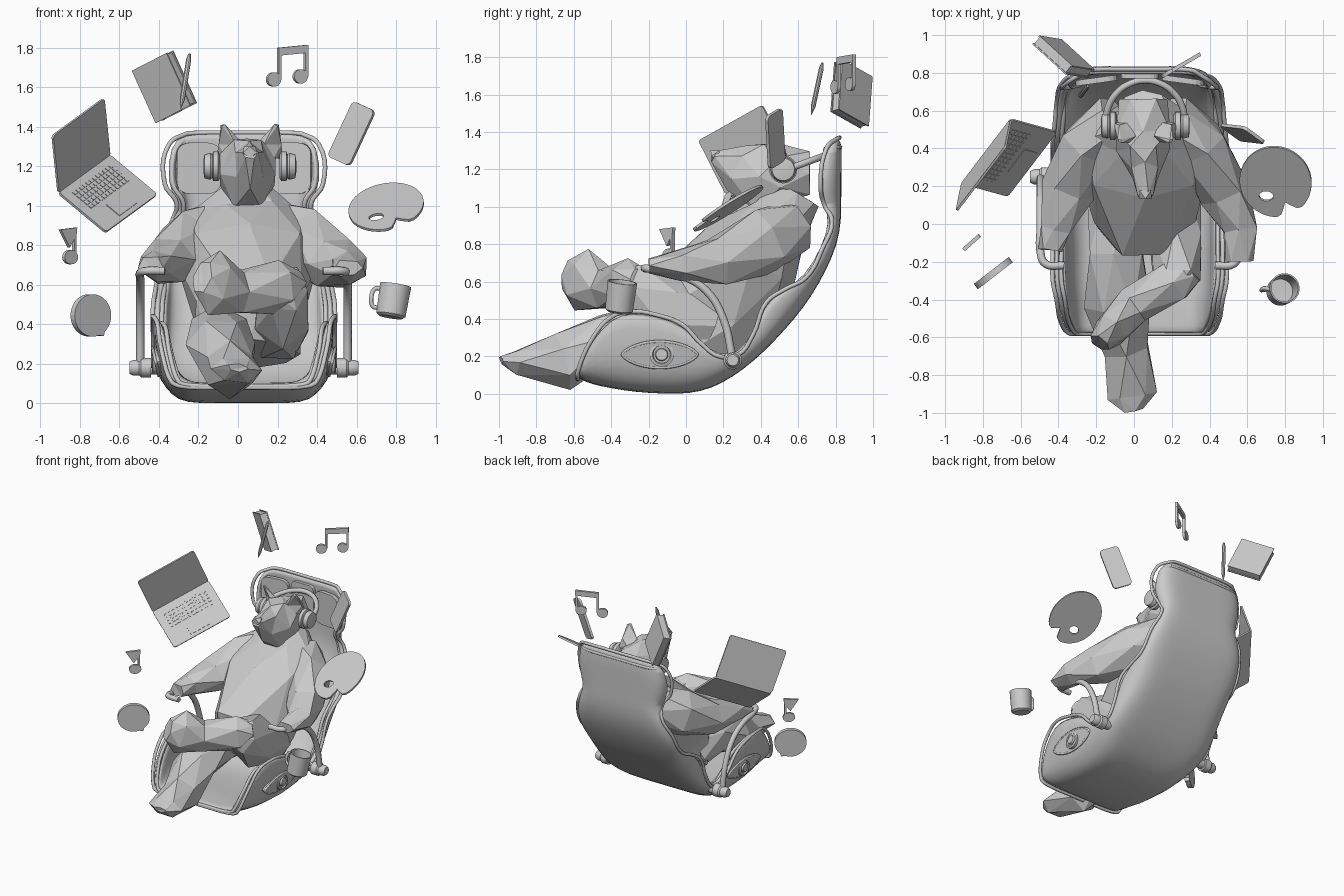
import bpy, bmesh, math, random
from mathutils import Vector

random.seed(4)
cube = bpy.data.objects.get("Cube")
if cube:
    bpy.data.objects.remove(cube, do_unlink=True)

grey = bpy.data.materials.new("plain_grey")
grey.use_nodes = True
grey.diffuse_color = (0.6, 0.6, 0.6, 1)
grey.node_tree.nodes["Principled BSDF"].inputs["Base Color"].default_value = grey.diffuse_color
CX = 0.03  # centre line of the chair
BEAR = 0.05  # centre line of the animal


def finish(name, bm, smooth=False):
    mesh = bpy.data.meshes.new(name)
    bm.to_mesh(mesh)
    bm.free()
    mesh.materials.append(grey)
    obj = bpy.data.objects.new(name, mesh)
    bpy.context.collection.objects.link(obj)
    if smooth:
        bpy.ops.object.select_all(action="DESELECT")
        obj.select_set(True)
        bpy.context.view_layer.objects.active = obj
        bpy.ops.object.shade_smooth_by_angle(angle=math.radians(35))
    return obj


def thicken(obj, thickness, offset):
    mod = obj.modifiers.new("thickness", "SOLIDIFY")
    mod.thickness, mod.offset = thickness, offset


def grid_faces(bm, rows, closed):
    """Join equal rows of vertices with quads."""
    n = len(rows[0])
    for a, b in zip(rows, rows[1:]):
        for j in range(n if closed else n - 1):
            k = (j + 1) % n
            bm.faces.new((a[j], b[j], b[k], a[k]))


def limb(name, rings, sides=6, jitter=0.008):
    """Faceted body part through rings of (x, y, z, half width, half height)."""
    bm = bmesh.new()
    centres = [Vector(r[:3]) for r in rings]
    rows = []
    for i, ring in enumerate(rings):
        along = centres[min(i + 1, len(rings) - 1)] - centres[max(i - 1, 0)]
        side = along.cross(Vector((0, 0, 1))).normalized()
        up = side.cross(along).normalized()
        row = []
        for j in range(sides):
            a = math.tau * (j + 0.5 * (i % 2)) / sides
            shake = Vector([random.uniform(-jitter, jitter) for _ in range(3)])
            row.append(bm.verts.new(centres[i] + side * ring[3] * math.cos(a) + up * ring[4] * math.sin(a) + shake))
        rows.append(row)
    grid_faces(bm, rows, True)
    bm.faces.new(rows[0])
    bm.faces.new(rows[-1])
    bmesh.ops.triangulate(bm, faces=bm.faces[:])
    bmesh.ops.recalc_face_normals(bm, faces=bm.faces[:])
    return finish(name, bm)


def lathe(name, profile, at, axis, sides=24):
    """Turned part from (radius, height) points around an axis."""
    bm = bmesh.new()
    rows = [[bm.verts.new((r * math.cos(math.tau * j / sides), r * math.sin(math.tau * j / sides), h))
             for j in range(sides)] for r, h in profile]
    grid_faces(bm, rows, True)
    bm.faces.new(rows[0])
    bm.faces.new(rows[-1])
    bmesh.ops.recalc_face_normals(bm, faces=bm.faces[:])
    obj = finish(name, bm, True)
    obj.location = at
    obj.rotation_mode = "QUATERNION"
    obj.rotation_quaternion = Vector(axis).to_track_quat("Z", "Y")


def tube(name, points, radius, closed=False):
    curve = bpy.data.curves.new(name, "CURVE")
    curve.dimensions = "3D"
    curve.bevel_depth, curve.bevel_resolution, curve.resolution_u = radius, 2, 5
    curve.use_fill_caps = True
    spline = curve.splines.new("BEZIER")
    spline.bezier_points.add(len(points) - 1)
    for knot, p in zip(spline.bezier_points, points):
        knot.co = p
        knot.handle_left_type = knot.handle_right_type = "AUTO"
    spline.use_cyclic_u = closed
    curve.materials.append(grey)
    bpy.context.collection.objects.link(bpy.data.objects.new(name, curve))


def slab(name, origin, u, v, loops, thick, holes=False, lift=0):
    """Flat outlines in the plane of u and v, given a thickness."""
    bm = bmesh.new()
    u, v = Vector(u), Vector(v)
    normal = u.cross(v).normalized()
    for loop in loops:
        verts = [bm.verts.new(Vector(origin) + u * a + v * b + normal * lift) for a, b in loop]
        if holes:
            for a, b in zip(verts, verts[1:] + verts[:1]):
                bm.edges.new((a, b))
        else:
            bm.faces.new(verts)
    if holes:
        bmesh.ops.triangle_fill(bm, use_beauty=True, edges=bm.edges[:], normal=normal)
    thicken(finish(name, bm), thick, 0)


def oval(x, y, rx, ry, n=32):
    return [(x + rx * math.cos(math.tau * i / n), y + ry * math.sin(math.tau * i / n)) for i in range(n)]


def box(x0, y0, x1, y1):
    return [(x0, y0), (x1, y0), (x1, y1), (x0, y1)]


def rounded(rx, ry):
    """Unit square with rounded corners."""
    out = []
    for q, (x, y) in enumerate(((1 - rx, 1 - ry), (rx, 1 - ry), (rx, ry), (1 - rx, ry))):
        for step in range(5):
            a = (q + step / 4) * math.pi / 2
            out.append((x + rx * math.cos(a), y + ry * math.sin(a)))
    return out


# Chair shell stations: keel y, keel z, rim y, rim z, half width
STATIONS = [
    (-.58, .08, -.58, .13, .38), (-.5, .05, -.51, .28, .42), (-.4, .03, -.4, .41, .44),
    (-.28, .01, -.3, .44, .46), (-.12, 0, -.15, .42, .46), (.02, 0, -.02, .37, .46),
    (.14, .03, .08, .27, .46), (.25, .09, .18, .2, .46), (.37, .18, .28, .21, .46),
    (.48, .29, .36, .32, .46), (.58, .4, .43, .49, .46), (.67, .52, .53, .56, .45),
    (.75, .66, .64, .62, .44), (.81, .8, .73, .78, .42), (.83, .93, .78, .93, .36),
    (.83, 1.02, .74, 1.01, .34), (.83, 1.14, .72, 1.11, .4), (.835, 1.32, .75, 1.31, .38),
    (.82, 1.37, .79, 1.355, .31)]
HALF = [(.3, 0), (.64, 0), (.8, .1), (.92, .31), (.97, .62), (1, 1)]
SECTION = [(-x, s) for x, s in reversed(HALF)] + [(0, 0)] + HALF


def chair_point(station, x, s, low, high, width):
    ky, kz, ry, rz, w = station
    t = low + (high - low) * s
    return Vector((CX + x * w * width, ky + (ry - ky) * t, kz + (rz - kz) * t))


def chair_layer(name, stations, low, high, width, thick, piping):
    bm = bmesh.new()
    spots = [[chair_point(st, x, s, low, high, width) for x, s in SECTION] for st in stations]
    grid_faces(bm, [[bm.verts.new(p) for p in row] for row in spots], False)
    obj = finish(name, bm, True)
    thicken(obj, thick, -1)
    sub = obj.modifiers.new("smooth", "SUBSURF")
    sub.levels = sub.render_levels = 1
    inner = spots[1:-1]
    tube(name + "_piping", [row[0] for row in inner] + spots[-1][1:-1]
         + [row[-1] for row in reversed(inner)] + spots[0][-2:0:-1], piping, True)


chair_layer("chair_shell", STATIONS, 0, 1, 1, .035, .012)
chair_layer("seat_lining", STATIONS[:-1], .14, .92, .9, .02, .012)

# Side fittings: armrests, pivots, lens-shaped plates and knobs
lens = [(math.cos(a), math.sin(a) * abs(math.sin(a)) ** .4) for a in [math.tau * i / 32 for i in range(32)]]
for side, label in ((1, "left"), (-1, "right")):
    def spot(x, y, z):
        return (CX + side * x, y, z)
    tube(label + "_armrest", [spot(.525, .25, .18), spot(.525, .2, .4), spot(.525, .11, .55), spot(.525, -.02, .63),
                              spot(.525, -.15, .66), spot(.5, -.21, .67), spot(.4, -.22, .67)], .021)
    lathe(label + "_pivot", [(.035, 0), (.035, .05), (.05, .05), (.05, .1), (.04, .11), (.04, .14), (.03, .16)],
          spot(.42, .25, .18), (side, 0, 0))
    slab(label + "_side_plate", spot(.437, -.14, .21), (0, .2, 0), (side * .016, 0, .07), [lens], .03)
    tube(label + "_plate_rim", [spot(.447 + .016 * b, -.14 + .2 * a, .21 + .07 * b) for a, b in lens], .008, True)
    lathe(label + "_knob", [(.065, 0), (.065, .06), (.05, .065), (.045, .055), (.035, .055), (.03, .07)],
          spot(.4, -.13, .21), (side, 0, 0))
    slab(label + "_headrest_pad", spot(.12, .775, 1.06), (side * .22, -.03, 0), (0, 0, .26), [rounded(.3, .2)], .03)
slab("headrest_centre_pad", (CX - .1, .785, 1.04), (.2, 0, 0), (0, 0, .29), [rounded(.2, .15)], .03)

# Animal body and arms
limb("torso", [(BEAR, .06, .25, .27, .22), (BEAR, .13, .45, .29, .37), (BEAR, .36, .74, .37, .28),
               (BEAR, .5, .92, .31, .18), (BEAR, .6, 1.07, .14, .13)], 8)
limb("left_arm", [(.19, .58, .9, .13, .14), (.35, .42, .81, .15, .18), (.48, .16, .71, .14, .14),
                  (.56, -.03, .69, .1, .09), (.56, -.2, .685, .075, .045)])
limb("right_arm", [(-.09, .58, .9, .13, .14), (-.25, .42, .81, .15, .18), (-.35, .18, .72, .14, .13),
                   (-.42, -.02, .7, .09, .08), (-.44, -.14, .69, .065, .05)])

# Crossed legs
limb("right_leg", [(-.1, .12, .32, .15, .14), (-.1, -.15, .36, .16, .14), (-.09, -.42, .3, .17, .14),
                   (-.04, -.66, .165, .13, .15), (-.01, -.91, .17, .13, .07), (0, -.99, .18, .05, .02)])
limb("left_thigh", [(.2, .14, .36, .16, .17), (.22, -.1, .46, .15, .2), (.23, -.3, .58, .13, .14),
                    (.22, -.37, .6, .06, .06)])
limb("left_shin", [(.31, -.24, .61, .07, .07), (.22, -.3, .59, .12, .14), (0, -.43, .56, .1, .12),
                   (-.12, -.56, .61, .1, .17), (-.18, -.63, .64, .06, .09)], 6, .004)

# Head, ears and headphones
limb("head", [(.06, .15, 1.27, .04, .035), (.06, .27, 1.21, .08, .13), (.05, .39, 1.16, .14, .2),
              (.05, .5, 1.18, .16, .16), (.05, .66, 1.18, .13, .13)], 6, .004)
limb("nose", [(.06, .135, 1.27, .035, .03), (.06, .18, 1.275, .042, .036)], 4, 0)
for side, label in ((1, "left"), (-1, "right")):
    limb(label + "_ear", [(.06 + side * .095, .5, 1.25, .08, .05), (.06 + side * .105, .48, 1.32, .075, .03),
                          (.06 + side * .135, .44, 1.41, .015, .01)], 4, .002)
    lathe(label + "_headphone", [(.06, 0), (.075, .01), (.075, .035), (.06, .04), (.068, .05), (.06, .08), (.03, .085)],
          (.06 + side * .15, .52, 1.2), (side, 0, 0))
tube("headband", [(.06 + .21 * math.cos(a), .54 + .22 * math.sin(a), 1.2 + .08 * math.sin(a))
                  for a in [math.pi * i / 8 for i in range(9)]], .018)

# Floating laptop with keys
hinge, across, reach = (-.65, .555, 1.255), (-.26, -.34, -.19), (.24, -.066, -.2)
slab("laptop_screen", hinge, across, (-.03, -.147, .29), [rounded(.04, .05)], .012)
slab("laptop_base", hinge, across, reach, [rounded(.04, .05)], .014)
keys = [box(.12 + .064 * i, .14 + .085 * j, .165 + .064 * i, .2 + .085 * j) for i in range(12) for j in range(5)]
slab("laptop_keys", hinge, across, reach, keys + [box(.33, .64, .67, .92)], .004, lift=.009)

# Floating notebook, pencil and phone
corner, top_edge, drop = (-.52, .975, 1.69), (.175, -.16, .09), (.12, -.02, -.265)
slab("notebook_pages", corner, top_edge, drop, [box(.02, .02, .97, .98)], .05)
for label, lift in (("front", -.026), ("back", .026)):
    slab("notebook_%s_cover" % label, corner, top_edge, drop, [box(0, 0, 1, 1)], .008, lift=lift)
lathe("pencil", [(.001, 0), (.013, .05), (.013, .26), (.006, .29)], (-.29, .67, 1.49), (.045, .06, .28), 8)
slab("phone", (.585, .51, 1.53), (.11, -.08, -.05), (-.13, .015, -.28), [rounded(.18, .08)], .018)

# Floating palette with thumb hole and notch
outline = []
for i in range(48):
    a = math.tau * i / 48
    r = 1 - .38 * math.exp(-((a - 5.1) / .2) ** 2)
    outline.append((r * math.cos(a), r * math.sin(a)))
slab("palette", (.75, .225, .993), (.19, 0, .03), (-.01, .185, .115), [outline, oval(-.28, -.4, .2, .14, 16)], .014, True)

# Floating music notes and speech disc
pair = []
for d, z in ((0, 0), (.157, .015)):
    pair += [oval(d, z, .04, .036, 20), box(d + .026, z, d + .042, z + .15)]
pair.append([(.026, .12), (.2, .135), (.2, .175), (.026, .16)])
slab("double_note", (.18, .8, 1.64), (.86, .5, 0), (0, 0, 1), pair, .02)
slab("single_note", (-.85, -.09, .74), (.75, .66, 0), (0, 0, 1),
     [oval(0, 0, .045, .036, 20), box(.02, 0, .035, .13), [(-.07, .14), (.04, .15), (.035, .11), (-.01, .05)]], .02)
slab("speech_disc", (-.745, -.26, .445), (.79, .61, 0), (0, 0, 1),
     [oval(0, 0, .117, .107), [(-.02, -.09), (.07, -.105), (.085, -.05)]], .035)

# Floating mug
tilt = Vector((.16, .12, 1)).normalized()
middle = Vector((.785, -.35, .515))
lathe("mug", [(.06, 0), (.075, .012), (.08, .165), (.072, .165), (.066, .02), (.02, .018)], middle - tilt * .08, tilt)
tube("mug_handle", [middle + Vector(p) for p in ((-.06, 0, .065), (-.09, .01, .065), (-.11, 0, .02),
                                                 (-.1, 0, -.025), (-.075, 0, -.03))], .011)
